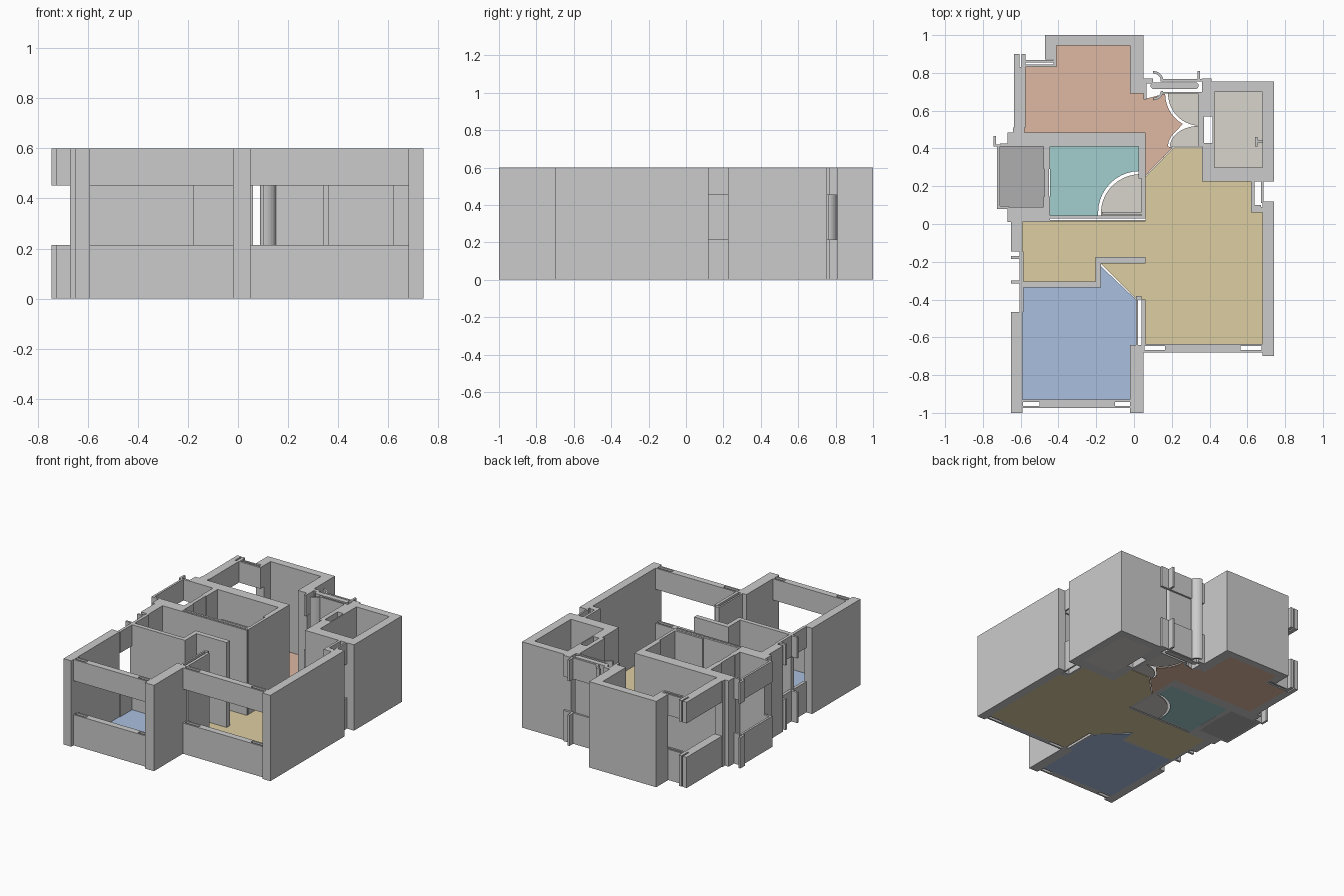
import bpy, bmesh, math

H, SILL, HEAD = 0.6, 0.215, 0.452


def finish(name, bm, color=None):
    bmesh.ops.recalc_face_normals(bm, faces=bm.faces[:])
    me = bpy.data.meshes.new(name)
    bm.to_mesh(me)
    bm.free()
    ob = bpy.data.objects.new(name, me)
    bpy.context.collection.objects.link(ob)
    if color:
        mat = bpy.data.materials.new(name + "_paint")
        mat.diffuse_color = (*color, 1)
        me.materials.append(mat)
    return ob


def add_prism(bm, pts, z0, z1):
    lo = [bm.verts.new((x, y, z0)) for x, y in pts]
    hi = [bm.verts.new((x, y, z1)) for x, y in pts]
    bm.faces.new(lo[::-1])
    bm.faces.new(hi)
    n = len(pts)
    for i in range(n):
        j = (i + 1) % n
        bm.faces.new((lo[i], lo[j], hi[j], hi[i]))


def rect(x0, x1, y0, y1):
    return [(x0, y0), (x1, y0), (x1, y1), (x0, y1)]


def walls(name, rects, spans=((0, H),)):
    bm = bmesh.new()
    for r in rects:
        for z0, z1 in spans:
            add_prism(bm, rect(*r), z0, z1)
    return finish(name, bm)


def window(name, rects):
    # sill below and lintel above an open window
    return walls(name, rects, ((0, SILL), (HEAD, H)))


def slotted_window(name, x0, x1, y0, y1, slots):
    # window strip with narrow vertical slots near both ends
    a, b = y0 + 0.012, y1 - 0.012
    rects = [(x0, x1, y0, a), (x0, x1, b, y1)]
    x = x0
    for s0, s1 in slots:
        rects.append((x, s0, a, b))
        x = s1
    rects.append((x, x1, a, b))
    window(name, rects)


def arc(cx, cy, rx, ry, a0, a1, n=10):
    return [(cx + rx * math.cos(math.radians(a0 + (a1 - a0) * i / n)),
             cy + ry * math.sin(math.radians(a0 + (a1 - a0) * i / n)))
            for i in range(n + 1)]


def floor(name, pts, color):
    bm = bmesh.new()
    add_prism(bm, pts, 0, 0.006)
    finish(name, bm, color)


# front bedroom and living room outer walls
walls("front_walls", [(-0.65, -0.59, -1, -0.465), (-0.02, 0.05, -1, -0.64),
                      (0.68, 0.74, -0.70, 0.12), (0.62, 0.68, 0.06, 0.09)])
slotted_window("bedroom_front_window", -0.59, -0.02, -0.975, -0.93,
               [(-0.588, -0.50), (-0.10, -0.022)])
slotted_window("living_front_window", 0.05, 0.68, -0.68, -0.635,
               [(0.055, 0.165), (0.565, 0.675)])

# west side walls and windows
walls("west_walls", [(-0.65, -0.59, -0.145, 0.025), (-0.67, -0.445, 0.01, 0.09),
                     (-0.67, -0.445, 0.41, 0.485), (-0.64, -0.58, 0.485, 0.51)])
window("west_windows", [(-0.605, -0.585, -0.465, -0.145),
                        (-0.65, -0.605, -0.185, -0.17),
                        (-0.65, -0.605, -0.315, -0.30)])

# balcony parapet
window("balcony_parapet", [(-0.725, -0.71, 0.09, 0.41), (-0.745, -0.71, 0.41, 0.42),
                           (-0.745, -0.73, 0.42, 0.465), (-0.71, -0.67, 0.41, 0.425),
                           (-0.725, -0.665, 0.08, 0.095)])

# back bedroom walls and corner window
walls("back_walls", [(-0.47, 0.05, 0.945, 1), (-0.47, -0.41, 0.87, 0.945),
                     (-0.02, 0.05, 0.69, 0.945)])
window("back_corner_window", [(-0.635, -0.605, 0.51, 0.90), (-0.595, -0.575, 0.51, 0.90),
                              (-0.605, -0.595, 0.51, 0.83), (-0.575, -0.41, 0.832, 0.845),
                              (-0.575, -0.425, 0.855, 0.867), (-0.425, -0.41, 0.845, 0.94)])

# inner partition walls
walls("inner_walls", [(-0.445, 0.06, 0.41, 0.485), (-0.48, -0.445, 0.09, 0.145),
                      (-0.48, -0.445, 0.29, 0.41), (-0.475, -0.45, 0.145, 0.29),
                      (-0.445, 0.06, 0.012, 0.022), (-0.445, 0.06, 0.03, 0.045),
                      (0.025, 0.06, 0.24, 0.41), (0.04, 0.06, 0.045, 0.24),
                      (-0.17, 0.04, 0.05, 0.063)])
walls("hall_walls", [(-0.60, -0.175, -0.335, -0.305), (-0.205, -0.175, -0.305, -0.21),
                     (-0.205, 0.06, -0.21, -0.175),
                     (0.01, 0.022, -0.64, -0.38), (0.04, 0.06, -0.64, -0.40),
                     (0.022, 0.04, -0.40, -0.38)])

# service room at the east, with a duct slot in its west wall
walls("service_walls", [(0.36, 0.74, 0.225, 0.30), (0.68, 0.74, 0.30, 0.70),
                        (0.36, 0.74, 0.70, 0.755), (0.36, 0.425, 0.30, 0.43),
                        (0.36, 0.425, 0.57, 0.70), (0.36, 0.371, 0.43, 0.57),
                        (0.416, 0.425, 0.43, 0.57)])
window("east_window", [(0.62, 0.637, 0.09, 0.225), (0.673, 0.685, 0.11, 0.225),
                       (0.637, 0.673, 0.075, 0.10)])
walls("service_tap", [(0.645, 0.68, 0.43, 0.445), (0.64, 0.655, 0.41, 0.46)], ((0.2, 0.23),))

# washroom walls and back window
bm = bmesh.new()
add_prism(bm, arc(0.105, 0.7325, 0.0175, 0.0175, 90, 270)
          + arc(0.325, 0.7325, 0.0175, 0.0175, -90, 90), 0, H)
finish("washroom_back_wall", bm)
bm = bmesh.new()
for cy, s in ((0.76, 1), (0.705, -1)):
    add_prism(bm, arc(0.10, cy, 0.055, 0.05 * s, 0, 90)
              + arc(0.10, cy, 0.042, 0.037 * s, 90, 0), 0, H)
finish("washroom_curved_jambs", bm)
walls("washroom_side_wall", [(0.34, 0.36, 0.41, 0.70), (0.15, 0.36, 0.69, 0.70)])
window("washroom_window", [(0.05, 0.10, 0.745, 0.77), (0.05, 0.065, 0.66, 0.745),
                           (0.14, 0.40, 0.755, 0.768), (0.335, 0.35, 0.768, 0.81),
                           (0.36, 0.41, 0.755, 0.77)])

# floors
TAN = (0.69, 0.66, 0.61)
floor("front_bedroom_floor", [(-0.59, -0.33), (-0.18, -0.33), (-0.18, -0.22), (0.01, -0.40),
                              (0.01, -0.64), (-0.02, -0.64), (-0.02, -0.935),
                              (-0.59, -0.935)], (0.40, 0.53, 0.74))
floor("living_floor", [(-0.59, 0.015), (0.06, 0.015), (0.06, 0.25), (0.21, 0.405), (0.36, 0.405),
                       (0.36, 0.225), (0.62, 0.225), (0.62, 0.06), (0.68, 0.06),
                       (0.68, -0.64), (0.05, -0.64), (0.04, -0.40), (0.015, -0.40),
                       (-0.175, -0.21), (-0.19, -0.32), (-0.59, -0.32)], (0.73, 0.62, 0.36))
floor("back_bedroom_floor", [(-0.58, 0.48), (-0.58, 0.84), (-0.415, 0.84), (-0.415, 0.95),
                             (-0.02, 0.95), (-0.02, 0.69), (0.05, 0.69), (0.05, 0.66)]
      + arc(0.35, 0.69, 0.185, 0.185, 180, 240)
      + arc(0.35, 0.41, 0.17, 0.12, 140, 180)
      + [(0.205, 0.405), (0.05, 0.245), (0.05, 0.48)], (0.74, 0.48, 0.37))
floor("bathroom_floor", [(-0.445, 0.04), (-0.445, 0.41), (0.03, 0.41)]
      + arc(0.03, 0.06, 0.22, 0.22, 90, 180) + [(-0.19, 0.04)], (0.36, 0.62, 0.62))
floor("bathroom_door_swing", [(0.04, 0.045)] + arc(0.04, 0.06, 0.215, 0.205, 90, 180)
      + [(-0.175, 0.045)], TAN)
floor("washroom_door_swing", [(0.35, 0.69)] + arc(0.35, 0.69, 0.17, 0.17, 180, 270), TAN)
floor("washroom_floor", [(0.35, 0.41)] + arc(0.35, 0.41, 0.16, 0.11, 90, 180), TAN)
floor("balcony_floor", rect(-0.71, -0.475, 0.09, 0.41), (0.43, 0.43, 0.43))
floor("service_floor", rect(0.425, 0.68, 0.30, 0.70), TAN)
